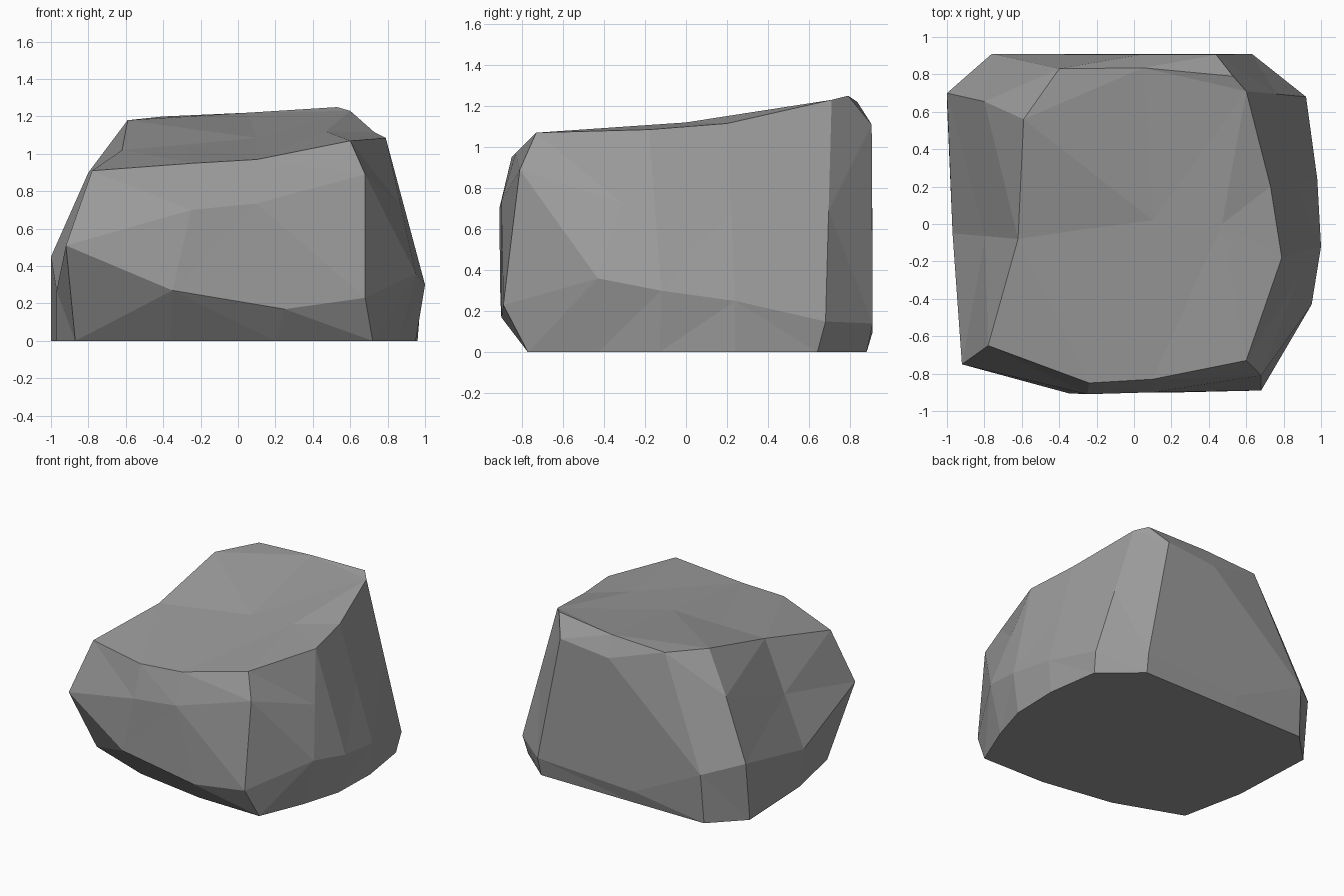
import bpy
import bmesh
from mathutils import Vector

default_cube = bpy.data.objects.get("Cube")
if default_cube:
    bpy.data.objects.remove(default_cube, do_unlink=True)

# Stone colour
stone = bpy.data.materials.new("stone grey")
stone.use_nodes = True
stone.diffuse_color = (0.33, 0.33, 0.33, 1)
stone.node_tree.nodes["Principled BSDF"].inputs["Base Color"].default_value = stone.diffuse_color

# Rim of the top, counter-clockwise from the front corner at -x
top_rim = [
    (-.78, -.65, .91), (-.24, -.85, .95), (.1, -.83, .97), (.6, -.73, 1.07),
    (.79, -.18, 1.085), (.79, -.18, 1.085), (.73, .2, 1.115), (.6, .71, 1.23),
    (.53, .79, 1.25), (.05, .835, 1.22), (-.4, .83, 1.2), (-.59, .56, 1.18),
    (-.62, -.08, 1.02),
]

# Widest ring, where the sides turn under
waist = [
    (-.92, -.75, .51), (-.35, -.905, .27), (.25, -.9, .17), (.68, -.89, .23),
    (.95, -.43, .36), (1, -.12, .3), (.98, .24, .25), (.92, .68, .15),
    (.63, .91, .14), (-.19, .91, .1), (-.76, .91, .38), (-1, .7, .45),
    (-.97, -.05, .27),
]

# Outline on the ground
base = [
    (-.87, -.48), (-.36, -.67), (.2, -.76), (.72, -.77), (.86, -.43),
    (.95, -.13), (.96, .24), (.9, .64), (.62, .88), (-.17, .88),
    (-.77, .88), (-1, .65), (-.97, 0),
]

# Shoulder bevels; other columns run straight from rim to waist
shoulder_bevels = {
    0: waist[0], 1: (-.25, -.91, .7), 2: (.1, -.9, .735), 3: (.68, -.81, .89),
    8: (.44, .905, 1.11), 9: (.03, .905, 1.07), 10: top_rim[10],
    11: (-.8, .655, .9),
}
shoulder = [
    shoulder_bevels.get(i, Vector(rim).lerp(Vector(low), 0.5))
    for i, (rim, low) in enumerate(zip(top_rim, waist))
]

# Ridge across the top
ridge = [(-.28, -.03, 1.05), (.1, .02, 1.085), (.47, 0, 1.12)]

bm = bmesh.new()


def add_ring(points):
    return [bm.verts.new(p) for p in points]


def bridge(upper, lower):
    for i in range(len(upper)):
        j = (i + 1) % len(upper)
        bm.faces.new((upper[i], lower[i], lower[j], upper[j]))


rings = [add_ring(r) for r in (top_rim, shoulder, waist, [(x, y, 0) for x, y in base])]
for upper, lower in zip(rings, rings[1:]):
    bridge(upper, lower)

# Top in two slopes that meet at the ridge, and the flat underside
rim = rings[0]
crest = add_ring(ridge)
bm.faces.new([rim[-1]] + rim[:7] + crest[::-1])
bm.faces.new(rim[6:] + crest)
bm.faces.new(rings[-1][::-1])

bmesh.ops.remove_doubles(bm, verts=bm.verts[:], dist=0.001)
bmesh.ops.triangulate(bm, faces=bm.faces[:], quad_method='BEAUTY', ngon_method='BEAUTY')
bmesh.ops.recalc_face_normals(bm, faces=bm.faces[:])

mesh = bpy.data.meshes.new("boulder")
bm.to_mesh(mesh)
bm.free()
mesh.materials.append(stone)
boulder = bpy.data.objects.new("boulder", mesh)
bpy.context.collection.objects.link(boulder)
